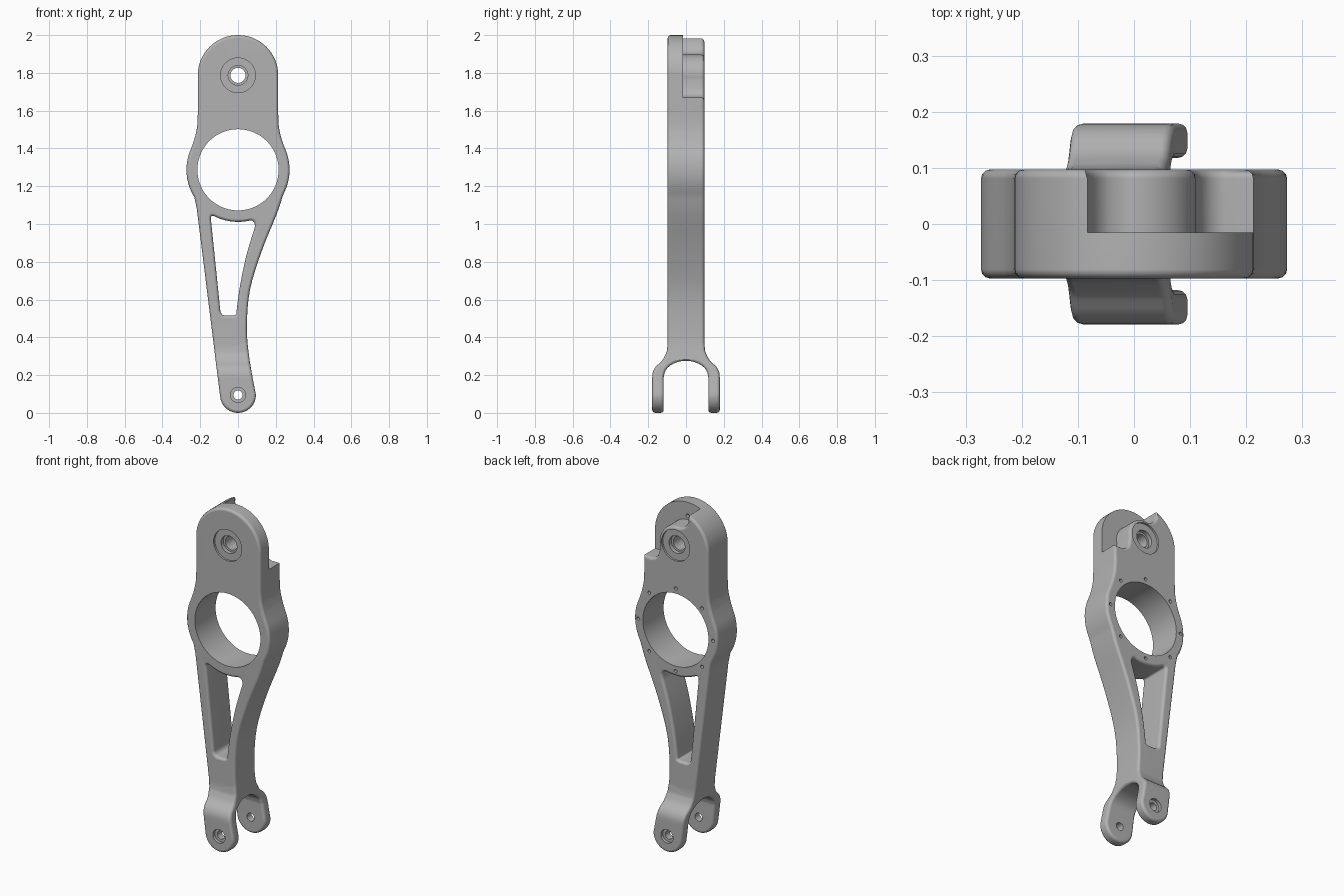
import bpy, bmesh
from math import sin, cos, radians, pi
from mathutils import Vector

cube = bpy.data.objects.get("Cube")
if cube:
    bpy.data.objects.remove(cube, do_unlink=True)

metal = bpy.data.materials.new("machined grey")
metal.use_nodes = True
GREY = (0.45, 0.45, 0.45, 1)
metal.diffuse_color = GREY
metal.node_tree.nodes["Principled BSDF"].inputs["Base Color"].default_value = GREY

HALF = 0.097          # half thickness of the arm
RING_Z, PIVOT_Z, FOOT_Z = 1.287, 1.787, 0.095


def arc(z, r, start, end, n):
    """Points on a circle centred on x = 0, angles in degrees."""
    angles = [radians(start + (end - start) * i / n) for i in range(n + 1)]
    return [(r * cos(a), z + r * sin(a)) for a in angles]


def smooth(pts, steps=4):
    """Smooth open curve passing through the points."""
    p = [Vector(q) for q in [pts[0], *pts, pts[-1]]]
    out = []
    for a, b, c, d in zip(p, p[1:], p[2:], p[3:]):
        for i in range(steps):
            t = i / steps
            out.append(tuple(0.5 * (2 * b + (c - a) * t + (2 * a - 5 * b + 4 * c - d) * t ** 2
                                    + (3 * b - a - 3 * c + d) * t ** 3)))
    return out + [tuple(pts[-1])]


def prism(name, pts, lo, hi, axis="Y", corner=0):
    """Extrude a closed profile along an axis, optionally rounding its corners."""
    bm = bmesh.new()
    put = (lambda u, v: (u, lo, v)) if axis == "Y" else (lambda u, v: (lo, u, v))
    face = bm.faces.new([bm.verts.new(put(*p)) for p in pts])
    ext = bmesh.ops.extrude_face_region(bm, geom=[face])
    shift = Vector((0, hi - lo, 0) if axis == "Y" else (hi - lo, 0, 0))
    for v in ext["geom"]:
        if isinstance(v, bmesh.types.BMVert):
            v.co += shift
    bmesh.ops.recalc_face_normals(bm, faces=bm.faces)
    if corner:
        sharp = [e for e in bm.edges if e.calc_face_angle() > 0.6
                 and abs((e.verts[0].co - e.verts[1].co).y) > 0.1]
        bmesh.ops.bevel(bm, geom=sharp, offset=corner, segments=5, profile=0.5, affect="EDGES")
    mesh = bpy.data.meshes.new(name)
    bm.to_mesh(mesh)
    bm.free()
    obj = bpy.data.objects.new(name, mesh)
    bpy.context.collection.objects.link(obj)
    return obj


def combine(target, tool, operation="DIFFERENCE"):
    mod = target.modifiers.new("cut", "BOOLEAN")
    mod.operation, mod.solver, mod.object = operation, "EXACT", tool
    bpy.context.view_layer.objects.active = target
    bpy.ops.object.modifier_apply(modifier=mod.name)
    bpy.data.objects.remove(tool, do_unlink=True)


def drill(target, x, z, r, lo, hi, n=32):
    pts = [(x + px, pz) for px, pz in arc(z, r, 0, 360 - 360 / n, n - 1)]
    combine(target, prism("drill", pts, lo, hi))


# Arm outline: round head, ring bulge, curved right side, round foot, straight left side
shoulder = [(0.213, 1.58), (0.217, 1.51), (0.232, 1.445)]
right_side = smooth([(0.236, 1.145), (0.204, 1.05), (0.127, 0.86), (0.063, 0.65),
                     (0.047, 0.45), (0.06, 0.29), (0.091, 0.115)])
outline = (arc(PIVOT_Z, 0.213, 180, 0, 36) + smooth(shoulder) + arc(RING_Z, 0.273, 25, -27, 10)
           + right_side + arc(FOOT_Z, 0.095, 0, -175, 18) + [(-0.218, 1.08), (-0.224, 1.11)]
           + arc(RING_Z, 0.273, 212, 155, 10) + smooth([(-x, z) for x, z in shoulder])[::-1])
arm = prism("lever_arm", outline, -0.4, 0.4)

# Side profile: slab that flares into a two-tine fork
half = ([(HALF, 2.1), (HALF, 0.37)]
        + smooth([(0.102, 0.325), (0.125, 0.278), (0.16, 0.245), (0.176, 0.213), (0.179, 0.18)], 3)
        + [(0.179, -0.1), (0.118, -0.1)]
        + smooth([(0.118, 0.19), (0.108, 0.225), (0.08, 0.253), (0.04, 0.271), (0, 0.275)], 3))
side = half + [(-y, z) for y, z in half[-2::-1]]
combine(arm, prism("side_profile", side, -0.5, 0.5, "X"), "INTERSECT")

# Tapered window below the ring
window = (smooth([(-0.01, 0.515), (-0.004, 0.57), (0.012, 0.68), (0.046, 0.84), (0.09, 0.985)])
          + arc(RING_Z, 0.276, 288, 238, 8) + [(-0.091, 0.515)])
combine(arm, prism("window", window, -0.4, 0.4, corner=0.025))

# Rear pocket around the pivot boss, leaving the front plate and one wall
pocket = ([(0.4, 1.67), (0.16, 1.67), (0.14, 1.676), (0.122, 1.692), (0.112, 1.72)]
          + arc(PIVOT_Z, 0.11, -12, 100, 18)
          + [(-0.045, 1.902), (-0.064, 1.918), (-0.076, 1.94), (-0.083, 1.965), (-0.085, 2.2), (0.4, 2.2)])
combine(arm, prism("pocket", pocket, -0.015, 0.4))

# Round over the outer rims
bm = bmesh.new()
bm.from_mesh(arm.data)
bmesh.ops.remove_doubles(bm, verts=bm.verts, dist=0.0005)


def is_rim(e):
    if not (e.is_manifold and e.is_convex and e.calc_face_angle(0) > 0.7):
        return False
    a, b = (v.co for v in e.verts)
    on_plate = abs(a.y + 0.015) < 0.001 and abs(b.y + 0.015) < 0.001
    across = a.z > 1.5 and abs(a.y - b.y) > 0.05
    return not on_plate and not across


bmesh.ops.bevel(bm, geom=[e for e in bm.edges if is_rim(e)], offset=0.016, segments=3,
                profile=0.5, affect="EDGES", clamp_overlap=False)
bm.to_mesh(arm.data)
bm.free()

# Large ring bore with a circle of small blind holes on the back
drill(arm, 0, RING_Z, 0.215, -0.4, 0.4, 72)
for i in range(8):
    a = i * pi / 4
    drill(arm, 0.245 * cos(a), RING_Z + 0.245 * sin(a), 0.01, 0.04, 0.2, 12)

# Pivot bore with bearing seats, and a small blind hole in the plate
drill(arm, 0, PIVOT_Z, 0.04, -0.4, 0.4)
drill(arm, 0, 1.92, 0.011, -0.05, 0.05, 12)
for s in (-1, 1):
    for r, depth in ((0.092, 0.012), (0.052, 0.035)):
        lo, hi = sorted((s * (HALF - depth), s * 0.3))
        drill(arm, 0, PIVOT_Z, r, lo, hi, 48)
    # Fork pin holes with counterbores on the outer faces
    lo, hi = sorted((s * 0.16, s * 0.3))
    drill(arm, 0, FOOT_Z, 0.04, lo, hi)
drill(arm, 0, FOOT_Z, 0.024, -0.4, 0.4, 24)

# Material and shading
arm.data.materials.clear()
arm.data.materials.append(metal)
for p in arm.data.polygons:
    p.material_index = 0
bpy.ops.object.select_all(action="DESELECT")
arm.select_set(True)
bpy.context.view_layer.objects.active = arm
bpy.ops.object.shade_smooth_by_angle(angle=radians(35))
weighted = arm.modifiers.new("even_shading", "WEIGHTED_NORMAL")
weighted.keep_sharp = True
